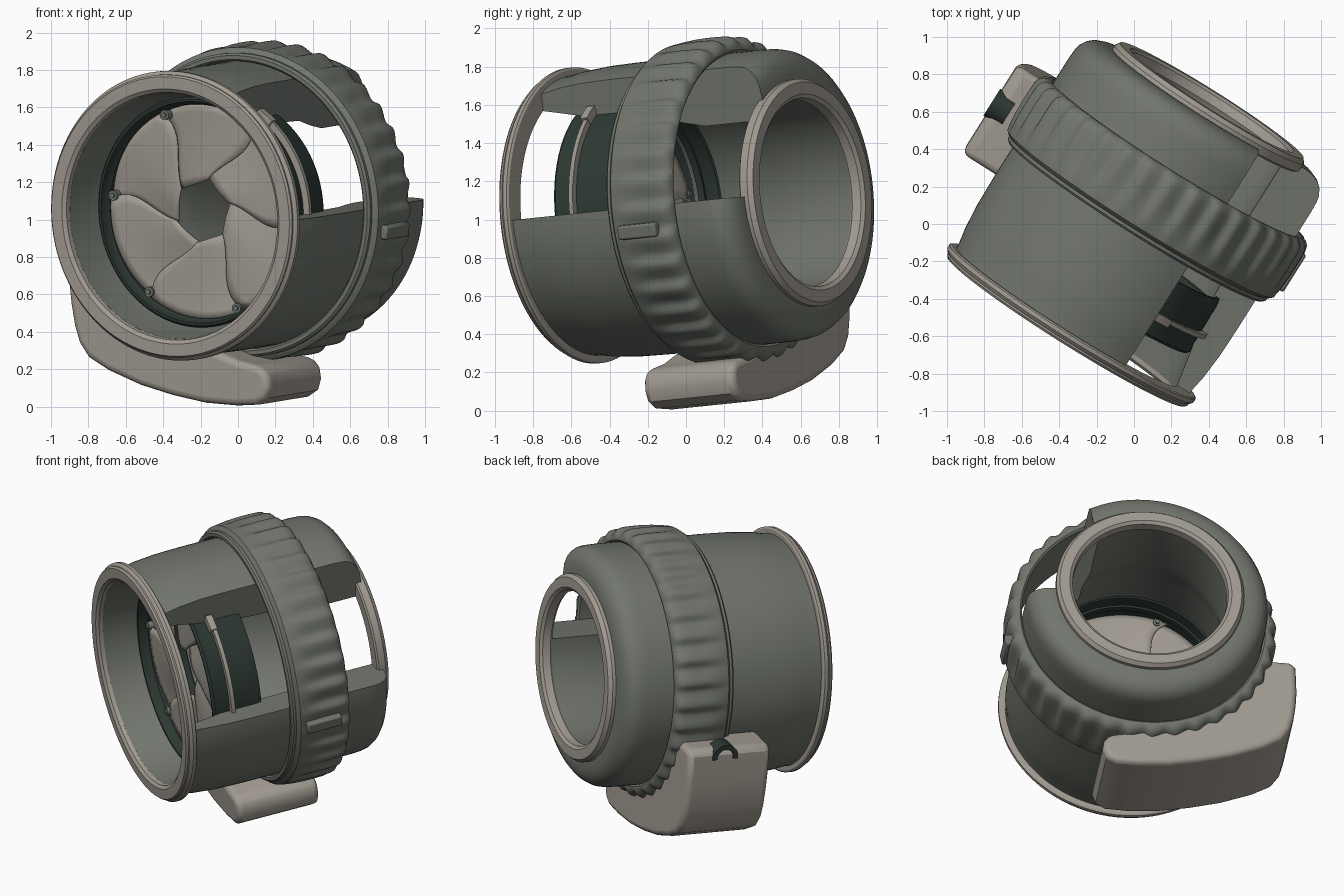
import bpy, bmesh, math
from mathutils import Matrix, Vector

if "Cube" in bpy.data.objects:
    bpy.data.objects.remove(bpy.data.objects["Cube"])

# Tilted frame: local y runs along the barrel from front to back, z is up
AXIS = Vector((0.53, 0.843, 0.087)).normalized()
SIDE = Vector((0.846, -0.533, 0)).normalized()
UP = SIDE.cross(AXIS)
FRAME = Matrix((SIDE, AXIS, UP)).transposed().to_4x4()
FRAME.translation = (-0.34, -0.54, 1.02)


def material(name, rgb):
    m = bpy.data.materials.new(name)
    m.diffuse_color = (*rgb, 1)
    m.use_nodes = True
    m.node_tree.nodes["Principled BSDF"].inputs["Base Color"].default_value = m.diffuse_color
    return m


GREY = material("grey green", (0.165, 0.180, 0.153))
PALE = material("warm pale grey", (0.36, 0.33, 0.285))
DARK = material("dark green", (0.026, 0.040, 0.033))


def finish(name, bm, mat, angle=32):
    bmesh.ops.recalc_face_normals(bm, faces=bm.faces)
    me = bpy.data.meshes.new(name)
    bm.to_mesh(me)
    bm.free()
    me.materials.append(mat)
    me.polygons.foreach_set("use_smooth", [True] * len(me.polygons))
    me.set_sharp_from_angle(angle=math.radians(angle))
    ob = bpy.data.objects.new(name, me)
    ob.matrix_world = FRAME
    bpy.context.collection.objects.link(ob)
    return ob


def polar(r, deg, y):
    t = math.radians(deg)
    return Vector((r * math.cos(t), y, r * math.sin(t)))


def revolve(name, profile, mat, start=0, end=360, n=120, bump=None, lean=0):
    """Turn a closed (y, radius) profile; lean tilts the starting cut by radius."""
    bm = bmesh.new()
    full = end - start >= 360
    rings = []
    for i in range(n if full else n + 1):
        ring = []
        for y, r in profile:
            first = start + lean * (r - 0.5)
            d = first + (end - first) * i / n
            ring.append(bm.verts.new(polar(r + (bump(d, y, r) if bump else 0), d, y)))
        rings.append(ring)
    m = len(profile)
    for i in range(n):
        a, b = rings[i], rings[(i + 1) % len(rings)]
        for j in range(m):
            k = (j + 1) % m
            bm.faces.new((a[j], a[k], b[k], b[j]))
    if not full:
        bm.faces.new(rings[0])
        bm.faces.new(rings[-1])
    return finish(name, bm, mat)


def bevel(ob, width, segments=4):
    b = ob.modifiers.new("round", "BEVEL")
    b.width, b.segments, b.limit_method = width, segments, "ANGLE"
    b.angle_limit = math.radians(40)


# Barrel with a window cut from its right side
revolve("barrel", [
    (0.0, 0.735), (0.06, 0.738), (0.14, 0.752), (0.28, 0.764), (0.45, 0.768),
    (0.75, 0.768), (1.05, 0.768), (1.20, 0.768), (1.26, 0.765), (1.295, 0.758),
    (1.33, 0.738), (1.355, 0.71), (1.372, 0.67), (1.378, 0.62), (1.378, 0.5),
    (1.0, 0.5), (0.88, 0.525), (0.75, 0.56), (0.34, 0.575), (0.22, 0.62), (0.0, 0.66)],
    GREY, 50, 358, 110, lean=43)

# Front flange and rear rim
revolve("front_flange", [
    (-0.025, 0.665), (-0.04, 0.685), (-0.04, 0.75), (-0.028, 0.76), (-0.018, 0.76),
    (-0.012, 0.767), (0.0, 0.777), (0.022, 0.777), (0.03, 0.765), (0.03, 0.655)], PALE)
revolve("rear_rim", [
    (1.345, 0.5), (1.345, 0.585), (1.355, 0.597), (1.40, 0.597), (1.425, 0.578),
    (1.425, 0.515), (1.41, 0.495), (1.36, 0.49)], PALE)


# Grip ring with soft scallops that fade out toward its front edge
def scallop(d, y, r):
    if r < 0.78:
        return 0
    fade = min(max((y - 0.71) / 0.16, 0), 1) * min((r - 0.78) / 0.05, 1)
    p = (d / 10) % 1
    wave = p / 0.65 if p < 0.65 else (1 - p) / 0.35
    return 0.024 * fade * (wave * wave * (3 - 2 * wave) - 0.65)


revolve("grip_ring", [
    (0.67, 0.772), (0.66, 0.782), (0.66, 0.803), (0.672, 0.815), (0.69, 0.815),
    (0.695, 0.825), (0.71, 0.842), (0.74, 0.846), (0.77, 0.848), (0.80, 0.85),
    (0.84, 0.85), (0.88, 0.85), (0.94, 0.85), (1.0, 0.848), (1.03, 0.84),
    (1.05, 0.822), (1.06, 0.80), (1.06, 0.78), (1.05, 0.768)],
    GREY, n=360, bump=scallop)

# Index bar on the grip ring
bm = bmesh.new()
bmesh.ops.create_cube(bm, size=1, matrix=Matrix.Rotation(math.radians(10.5), 4, 'Y')
                      @ Matrix.Translation((0.85, 0.862, 0))
                      @ Matrix.Diagonal((0.06, 0.235, 0.075, 1)))
bevel(finish("index_bar", bm, GREY), 0.012, 2)

# Shutter housing with stepped lips at both ends
revolve("shutter_housing", [
    (0.21, 0.595), (0.21, 0.608), (0.225, 0.62), (0.26, 0.612), (0.51, 0.608),
    (0.545, 0.60), (0.545, 0.578), (0.51, 0.575), (0.50, 0.56), (0.42, 0.56),
    (0.42, 0.545), (0.38, 0.545), (0.38, 0.575), (0.27, 0.575), (0.25, 0.59)], DARK)

# Thin lever arc around the housing, with a finger tab
revolve("lever_arc", [(0.325, 0.60), (0.325, 0.648), (0.35, 0.648), (0.35, 0.60)],
        PALE, -40, 56, 40)
revolve("lever_tab", [(0.308, 0.61), (0.308, 0.66), (0.352, 0.66), (0.352, 0.61)],
        PALE, 47, 56, 6)

# Six overlapping curved blades around a central opening
STEPS = 10
for i in range(6):
    bm = bmesh.new()
    grid = []
    for a in range(STEPS + 1):
        s = a / STEPS
        swing = 22 * (1 - s) ** 2 - 34 * s * (1 - s)
        row = []
        for b in range(STEPS + 1):
            t = b / STEPS * 1.06
            hexagon = 1 / math.cos(math.radians(60 * (t - 0.5)))
            r = 0.15 * (1 - s) * hexagon + 0.58 * s
            y = 0.285 + 0.028 * t - 0.012 * math.sin(math.pi * t)
            row.append(bm.verts.new(polar(r, 114 + 60 * (i + t) + swing, y)))
        grid.append(row)
    for a in range(STEPS):
        for b in range(STEPS):
            bm.faces.new((grid[a][b], grid[a][b + 1], grid[a + 1][b + 1], grid[a + 1][b]))
    blade = finish(f"blade_{i + 1}", bm, PALE)
    blade.modifiers.new("thickness", "SOLIDIFY").thickness = 0.008

    # Blade pivot with a raised head
    bm = bmesh.new()
    spot = Matrix.Translation(polar(0.555, 111 + 60 * i, 0.29)) @ Matrix.Rotation(math.pi / 2, 4, 'X')
    for radius, depth in ((0.027, 0.06), (0.014, 0.08)):
        bmesh.ops.create_cone(bm, cap_ends=True, segments=16, radius1=radius,
                              radius2=radius, depth=depth, matrix=spot)
    finish(f"blade_pivot_{i + 1}", bm, GREY)


def extrude(name, outline, y0, y1, mat, angle=32):
    """Extrude an (x, z) outline along the barrel axis."""
    bm = bmesh.new()
    near = [bm.verts.new((x, y0, z)) for x, z in outline]
    far = [bm.verts.new((x, y1, z)) for x, z in outline]
    bm.faces.new(near)
    bm.faces.new(far)
    for i in range(len(outline)):
        j = (i + 1) % len(outline)
        bm.faces.new((near[i], near[j], far[j], far[i]))
    return finish(name, bm, mat, angle)


# Mounting foot hugging the underside of the barrel
outer = [(-0.73, -0.2), (-0.95, -0.2), (-0.978, -0.24), (-0.982, -0.42), (-0.975, -0.52),
         (-0.96, -0.63), (-0.935, -0.72), (-0.88, -0.80), (-0.76, -0.87), (-0.56, -0.95),
         (-0.36, -1.005), (-0.16, -1.045), (0.04, -1.06), (0.175, -1.055), (0.235, -1.02),
         (0.257, -0.96), (0.25, -0.90), (0.22, -0.855), (0.165, -0.84), (0.07, -0.82),
         (-0.06, -0.77)]
arc = [(p.x, p.z) for p in (polar(0.755, d, 0) for d in range(258, 196, -6))]
foot = extrude("mounting_foot", outer + arc, 0.45, 1.01, PALE)
bevel(foot, 0.045)

# Small arched loop at the top of the foot
bm = bmesh.new()
rows = []
for k in range(17):
    t = math.radians(-10 + 200 * k / 16)
    rows.append([bm.verts.new((x, 0.765 + r * math.cos(t), -0.255 + r * math.sin(t)))
                 for x, r in ((-0.99, 0.055), (-0.99, 0.085), (-0.88, 0.085), (-0.88, 0.055))])
for a, b in zip(rows, rows[1:]):
    for j in range(4):
        k = (j + 1) % 4
        bm.faces.new((a[j], a[k], b[k], b[j]))
bm.faces.new(rows[0])
bm.faces.new(rows[-1])
finish("foot_loop", bm, DARK)
